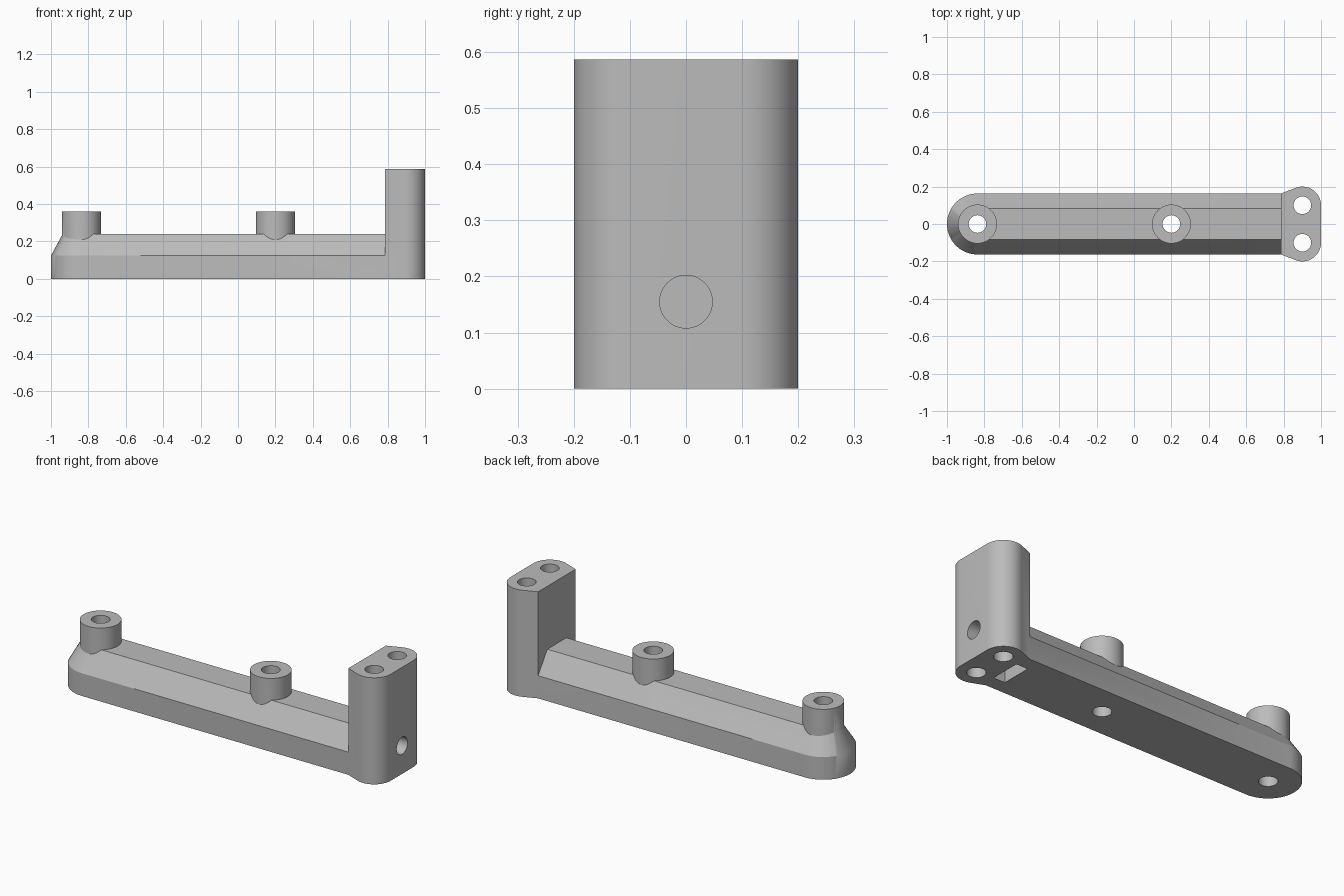
import bpy, bmesh, math
from math import cos, sin, pi

cube = bpy.data.objects.get("Cube")
if cube:
    bpy.data.objects.remove(cube, do_unlink=True)

grey = bpy.data.materials.new("plain grey")
grey.use_nodes = True
grey.diffuse_color = (0.5, 0.5, 0.5, 1)
grey.node_tree.nodes["Principled BSDF"].inputs["Base Color"].default_value = (0.5, 0.5, 0.5, 1)

END_X, MID_X, BLOCK_X = -0.837, 0.2, 0.895
HOLE_R = 0.047


def loft(name, rings):
    """Solid through matching closed outlines, each a list of points."""
    bm = bmesh.new()
    loops = [[bm.verts.new(p) for p in ring] for ring in rings]
    n = len(loops[0])
    for low, high in zip(loops, loops[1:]):
        for i in range(n):
            j = (i + 1) % n
            bm.faces.new((low[i], low[j], high[j], high[i]))
    bm.faces.new(loops[0][::-1])
    bm.faces.new(loops[-1])
    bmesh.ops.recalc_face_normals(bm, faces=bm.faces)
    mesh = bpy.data.meshes.new(name)
    bm.to_mesh(mesh)
    bm.free()
    mesh.materials.append(grey)
    obj = bpy.data.objects.new(name, mesh)
    bpy.context.collection.objects.link(obj)
    return obj


def post(name, x, y, r, z0, z1):
    angles = [2 * pi * i / 48 for i in range(48)]
    return loft(name, [[(x + r * cos(a), y + r * sin(a), z) for a in angles] for z in (z0, z1)])


def combine(target, tool, operation):
    mod = target.modifiers.new(tool.name, "BOOLEAN")
    mod.operation = operation
    mod.solver = "EXACT"
    mod.object = tool
    bpy.context.view_layer.objects.active = target
    bpy.ops.object.modifier_apply(modifier=mod.name)
    bpy.data.objects.remove(tool, do_unlink=True)


# Arm: round-ended bar with chamfered upper edges
def arm_ring(z, rx, ry):
    arc = [pi / 2 + pi * i / 32 for i in range(33)]
    ring = [(END_X + rx * cos(a), ry * sin(a), z) for a in arc]
    return ring + [(BLOCK_X, -ry, z), (BLOCK_X, ry, z)]


bracket = loft("bracket_arm", [arm_ring(0, 0.163, 0.163),
                               arm_ring(0.125, 0.163, 0.163),
                               arm_ring(0.24, 0.1, 0.083)])

# Upright end block with rounded outer corners and tapered inner cheeks
arc = [math.radians(112 * i / 16) for i in range(17)]
half = [(0.9 + 0.1 * cos(a), 0.1 + 0.1 * sin(a)) for a in arc] + [(0.787, 0.163)]
outline = half + [(x, -y) for x, y in reversed(half)]
block = loft("end_block", [[(x, y, z) for x, y in outline] for z in (0, 0.587)])
combine(bracket, block, "UNION")

# Raised bosses
for x in (END_X, MID_X):
    combine(bracket, post("boss", x, 0, 0.104, 0.05, 0.36), "UNION")

# Vertical through holes
for x, y in ((END_X, 0), (MID_X, 0), (0.9, 0.1), (0.9, -0.1)):
    combine(bracket, post("hole", x, y, HOLE_R, -0.1, 0.8), "DIFFERENCE")

# Nut pocket in the underside
pocket = loft("nut_pocket", [[(0.735, -0.085, z), (0.805, -0.085, z),
                              (0.805, 0.085, z), (0.735, 0.085, z)] for z in (-0.1, 0.21)])
combine(bracket, pocket, "DIFFERENCE")

# Screw hole from the end face into the pocket
circle = [2 * pi * i / 48 for i in range(48)]
screw = loft("screw_hole", [[(x, HOLE_R * cos(a), 0.155 + HOLE_R * sin(a)) for a in circle]
                            for x in (0.75, 1.1)])
combine(bracket, screw, "DIFFERENCE")

# Smooth the round surfaces, keep the edges crisp
bpy.ops.object.select_all(action="DESELECT")
bracket.select_set(True)
bpy.context.view_layer.objects.active = bracket
bpy.ops.object.shade_smooth_by_angle(angle=math.radians(30))
